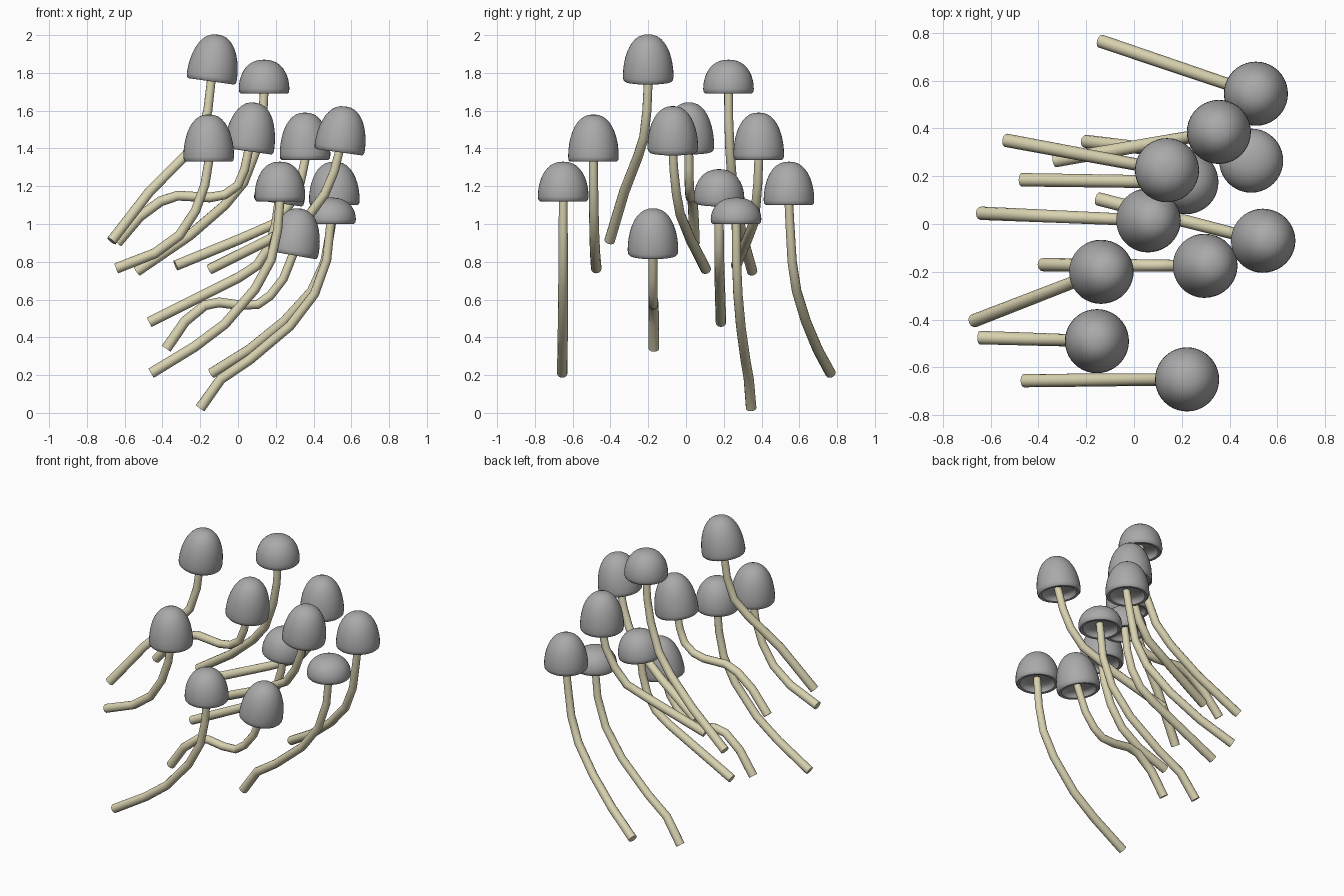
import bpy, bmesh, math
from mathutils import Matrix

if "Cube" in bpy.data.objects:
    bpy.data.objects.remove(bpy.data.objects["Cube"])


def material(name, rgb):
    m = bpy.data.materials.new(name)
    m.diffuse_color = (*rgb, 1)
    m.use_nodes = True
    m.node_tree.nodes["Principled BSDF"].inputs["Base Color"].default_value = m.diffuse_color
    return m


CAP = material("cap_grey", (0.40, 0.40, 0.40))
STEM = material("stem_cream", (0.70, 0.65, 0.44))
R = 0.134


def make_stem(name, path, y_base, y_top):
    # tube along a bent path lying in one upright plane (y is linear in x)
    x0, x1 = path[0][0], path[-1][0]
    cu = bpy.data.curves.new(name, 'CURVE')
    cu.dimensions = '3D'
    cu.bevel_depth = 0.028
    cu.bevel_resolution = 4
    cu.use_fill_caps = True
    pts = list(path)
    # push the tip a little into the cap
    (ax, az), (bx, bz) = pts[-2], pts[-1]
    k = 0.05 / math.hypot(bx - ax, bz - az)
    pts.append((bx + (bx - ax) * k, bz + (bz - az) * k))
    sp = cu.splines.new('POLY')
    sp.points.add(len(pts) - 1)
    for i, (x, z) in enumerate(pts):
        y = y_base + (y_top - y_base) * (x - x0) / (x1 - x0)
        sp.points[i].co = (x, y, z, 1)
        sp.points[i].radius = 1.0 - 0.2 * i / (len(pts) - 1)
    ob = bpy.data.objects.new(name, cu)
    bpy.context.collection.objects.link(ob)
    bpy.ops.object.select_all(action='DESELECT')
    bpy.context.view_layer.objects.active = ob
    ob.select_set(True)
    bpy.ops.object.convert(target='MESH')
    ob = bpy.context.object
    ob.data.materials.clear()
    ob.data.materials.append(STEM)
    bpy.ops.object.shade_smooth_by_angle(angle=math.radians(40))


def make_cap(name, loc, h, tilt):
    # bell profile: hollow underside, rolled rim, rounded dome
    prof = [(0, 0.04), (0.6 * R, 0.035), (0.76 * R, 0.022), (0.80 * R, 0.002),
            (0.92 * R, 0), (0.98 * R, 0.008), (R, 0.025)]
    for i in range(1, 11):
        a = i / 10 * math.pi / 2
        prof.append((R * math.cos(a) ** 0.85 if i < 10 else 0,
                     0.025 + (h - 0.025) * math.sin(a)))
    bm = bmesh.new()
    vs = [bm.verts.new((r, 0, z)) for r, z in prof]
    es = [bm.edges.new(p) for p in zip(vs, vs[1:])]
    bmesh.ops.spin(bm, geom=vs + es, axis=(0, 0, 1), cent=(0, 0, 0),
                   angle=2 * math.pi, steps=40)
    bmesh.ops.remove_doubles(bm, verts=bm.verts, dist=1e-4)
    bmesh.ops.recalc_face_normals(bm, faces=bm.faces)
    bm.transform(Matrix.Translation(loc) @ Matrix.Rotation(math.radians(tilt), 4, 'Y'))
    me = bpy.data.meshes.new(name)
    bm.to_mesh(me)
    bm.free()
    me.materials.append(CAP)
    ob = bpy.data.objects.new(name, me)
    bpy.context.collection.objects.link(ob)
    bpy.ops.object.select_all(action='DESELECT')
    bpy.context.view_layer.objects.active = ob
    ob.select_set(True)
    bpy.ops.object.shade_smooth_by_angle(angle=math.radians(50))


def mushroom(name, y_base, y_top, h, tilt, path):
    make_stem("stem_" + name, path, y_base, y_top)
    x, z = path[-1]
    make_cap("cap_" + name, (x, y_top, z), h, tilt)


# the cluster, from back to front: stem paths are (x, z) from root to cap
mushroom("back", 0.765, 0.545, 0.23, 0,
         [(-.14, .21), (.06, .335), (.245, .485), (.39, .645), (.46, .80), (.49, .97), (.51, 1.10)])
mushroom("back_middle", 0.265, 0.385, 0.25, 0,
         [(-.33, .78), (.01, .92), (.19, 1.0), (.27, 1.1), (.33, 1.22), (.355, 1.34)])
mushroom("lowest", 0.345, 0.265, 0.14, 0,
         [(-.20, .025), (-.09, .18), (.06, .28), (.275, .46), (.405, .63), (.47, .81), (.49, 1.0)])
mushroom("tall_back", 0.35, 0.225, 0.18, 0,
         [(-.535, .75), (-.255, .94), (-.07, 1.1), (.03, 1.22), (.10, 1.4), (.13, 1.55), (.138, 1.69)])
mushroom("hidden", 0.185, 0.175, 0.18, 8,
         [(-.47, .48), (0, .715), (.10, .78), (.165, .88), (.20, 1.0), (.215, 1.11)])
mushroom("wavy_back", 0.045, 0.015, 0.26, 8,
         [(-.64, .90), (-.52, 1.04), (-.41, 1.12), (-.32, 1.15), (-.15, 1.14), (-.07, 1.155),
          (0, 1.205), (.035, 1.29), (.055, 1.385)])
mushroom("right", 0.105, -0.07, 0.245, 8,
         [(-.15, .76), (.17, .92), (.25, .97), (.38, 1.05), (.46, 1.16), (.51, 1.28), (.535, 1.38)])
mushroom("wavy_front", -0.17, -0.175, 0.25, 10,
         [(-.38, .34), (-.28, .485), (-.175, .57), (-.10, .585), (.01, .57), (.105, .575),
          (.17, .62), (.24, .71), (.29, .835)])
mushroom("tallest", -0.405, -0.20, 0.25, 8,
         [(-.67, .91), (-.467, 1.173), (-.28, 1.36), (-.20, 1.46), (-.16, 1.6), (-.142, 1.755)])
mushroom("front_left", -0.475, -0.49, 0.25, 0,
         [(-.645, .765), (-.44, .845), (-.31, .94), (-.225, 1.07), (-.175, 1.21), (-.155, 1.33)])
mushroom("front", -0.655, -0.65, 0.21, 0,
         [(-.46, .21), (-.23, .35), (-.07, .47), (.09, .655), (.175, .81), (.21, .97), (.222, 1.12)])
